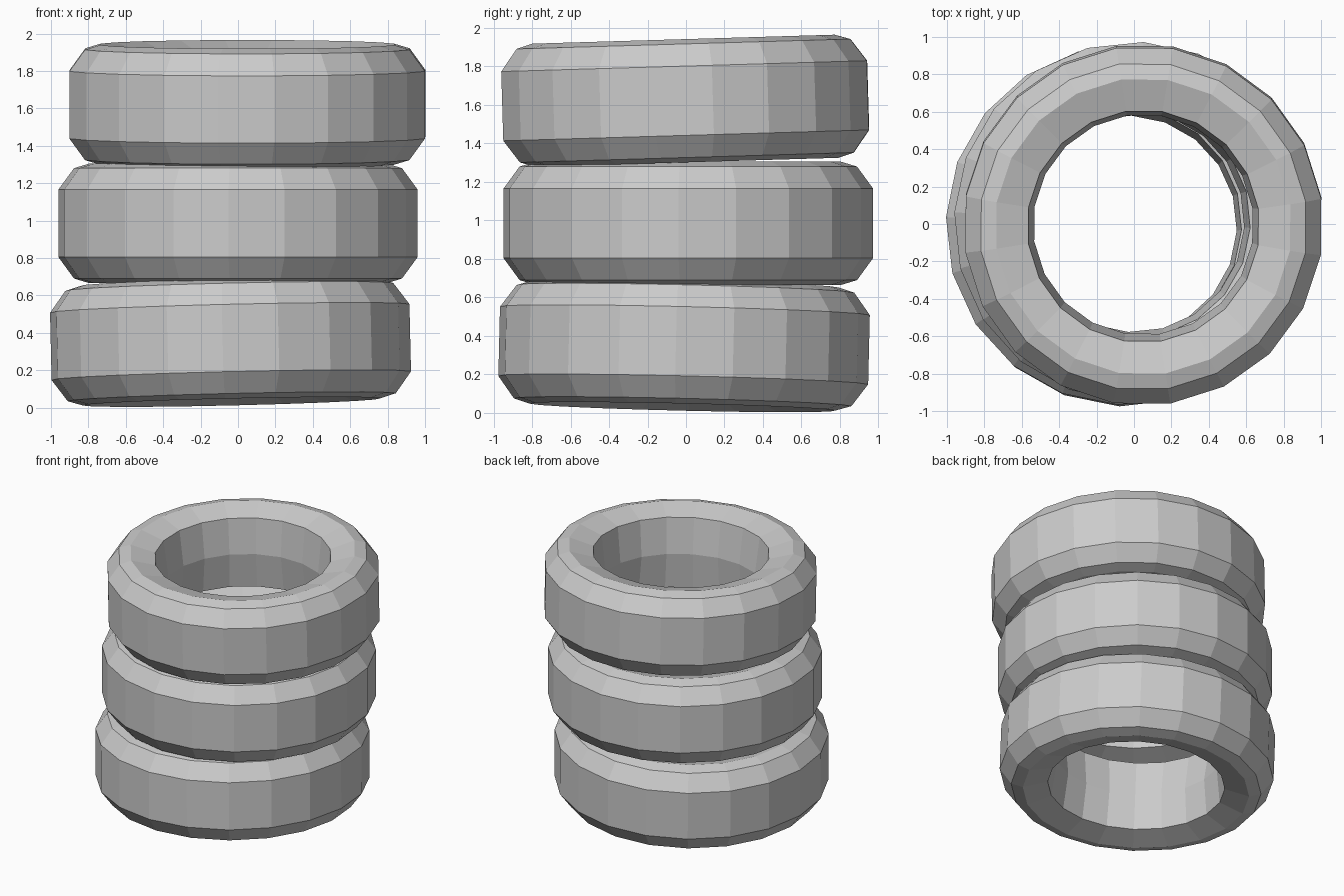
import bpy, bmesh, math
from math import radians, cos, sin

if "Cube" in bpy.data.objects:
    bpy.data.objects.remove(bpy.data.objects["Cube"])

SIDES = 20

# upper half of the tyre cross-section (radius, height), from tread to bore
HALF = [(0.962, 0.18), (0.878, 0.295), (0.795, 0.32), (0.622, 0.268)]
PROFILE = HALF + [(0.59, 0.0)] + [(r, -z) for r, z in reversed(HALF)]


def tyre(name, location, spin, tilt_x, tilt_y):
    bm = bmesh.new()
    rings = []
    for i in range(SIDES):
        a = radians(spin) + 2 * math.pi * i / SIDES
        rings.append([bm.verts.new((r * cos(a), r * sin(a), z)) for r, z in PROFILE])
    n = len(PROFILE)
    for i in range(SIDES):
        p, q = rings[i], rings[(i + 1) % SIDES]
        for j in range(n):
            k = (j + 1) % n
            bm.faces.new((p[j], p[k], q[k], q[j]))
    bmesh.ops.recalc_face_normals(bm, faces=bm.faces)
    mesh = bpy.data.meshes.new(name)
    bm.to_mesh(mesh)
    bm.free()
    obj = bpy.data.objects.new(name, mesh)
    obj.location = location
    obj.rotation_euler = (radians(tilt_x), radians(tilt_y), 0)
    bpy.context.collection.objects.link(obj)


# loosely stacked tyres, each slightly shifted, turned and tilted
tyre("bottom_tyre", (-0.04, -0.01, 0.35), -2.5, -1.35, -1.35)
tyre("middle_tyre", (0.0, 0.012, 0.985), -3, 0, 0)
tyre("top_tyre", (0.05, -0.004, 1.622), 8.6, 1.7, 0)
